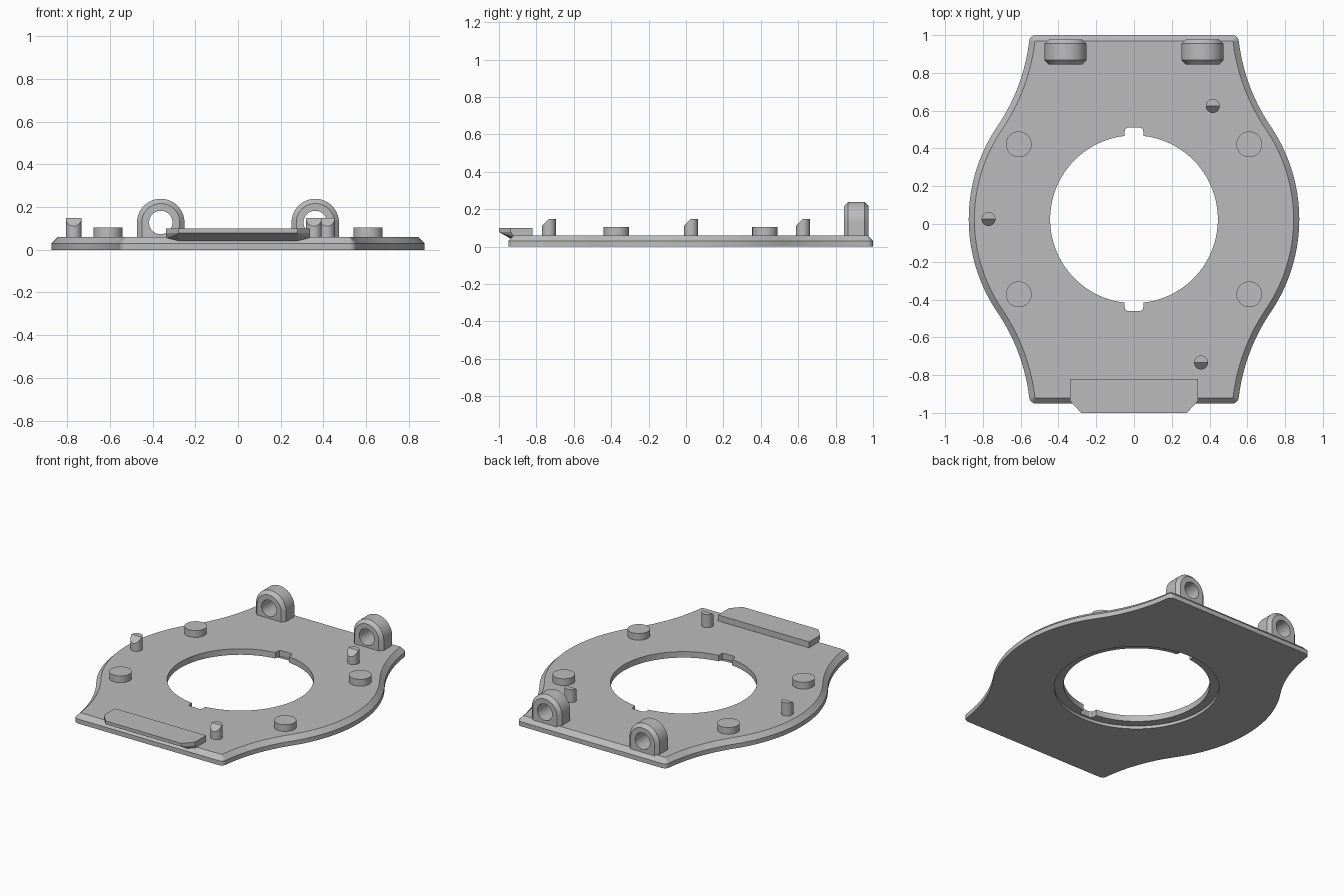
import bpy, bmesh, math
from mathutils import Vector

cube = bpy.data.objects.get("Cube")
if cube:
    bpy.data.objects.remove(cube, do_unlink=True)

GREY = (0.5, 0.5, 0.5, 1)
grey = bpy.data.materials.new("plain grey")
grey.use_nodes = True
grey.diffuse_color = GREY
grey.node_tree.nodes["Principled BSDF"].inputs["Base Color"].default_value = GREY

MID_Y = 0.025      # centre of plate and opening
TOP = 0.06         # top surface of the plate


def make(name, bm):
    bmesh.ops.recalc_face_normals(bm, faces=bm.faces)
    mesh = bpy.data.meshes.new(name)
    bm.to_mesh(mesh)
    bm.free()
    mesh.materials.append(grey)
    obj = bpy.data.objects.new(name, mesh)
    bpy.context.collection.objects.link(obj)
    return obj


def loft(loops):
    """Skin matching closed loops and cap both ends."""
    bm = bmesh.new()
    rings = [[bm.verts.new(p) for p in loop] for loop in loops]
    for a, b in zip(rings, rings[1:]):
        for i in range(len(a)):
            j = (i + 1) % len(a)
            bm.faces.new((a[i], a[j], b[j], b[i]))
    bm.faces.new(rings[0][::-1])
    bm.faces.new(rings[-1])
    return bm


def circle(x, y, z, r, n=48):
    return [(x + r * math.cos(math.tau * i / n), y + r * math.sin(math.tau * i / n), z)
            for i in range(n)]


def select(obj):
    bpy.ops.object.select_all(action='DESELECT')
    obj.select_set(True)
    bpy.context.view_layer.objects.active = obj


def cut(obj, cutter):
    cutter.hide_render = True
    mod = obj.modifiers.new("cut", 'BOOLEAN')
    mod.operation = 'DIFFERENCE'
    mod.solver = 'EXACT'
    mod.object = cutter
    select(obj)
    bpy.ops.object.modifier_apply(modifier=mod.name)
    bpy.data.objects.remove(cutter, do_unlink=True)


def smooth(obj):
    select(obj)
    bpy.ops.object.shade_smooth_by_angle(angle=math.radians(25))


def plate_outline(inset, z):
    """Round waist flowing through concave flanks to square ends."""
    waist, flank, join = 0.875, 1.02, math.radians(34.2)
    cx, cy = (waist + flank) * math.cos(join), (waist + flank) * math.sin(join)
    r, big = 0.034 - inset, flank + inset
    quarter = [((waist - inset) * math.cos(join * i / 20),
                (waist - inset) * math.sin(join * i / 20)) for i in range(21)]
    end = math.asin((cy - 0.941) / big)
    for i in range(1, 17):
        a = join + (end - join) * i / 16
        quarter.append((cx - big * math.cos(a), cy - big * math.sin(a)))
    corner = quarter[-1][0] - r
    for i in range(1, 7):
        a = math.pi / 2 * i / 6
        quarter.append((corner + r * math.cos(a), 0.941 + r * math.sin(a)))
    half = quarter + [(-x, y) for x, y in reversed(quarter)]
    full = half + [(x, -y) for x, y in reversed(half[1:-1])]
    return [(x, y + MID_Y, z) for x, y in full]


# Base plate with chamfered upper rim
plate = make("base_plate", loft([plate_outline(0, 0), plate_outline(0, 0.03),
                                 plate_outline(0.03, TOP)]))

# Central opening, its shallow recess below, and two keyway notches
cut(plate, make("opening_cutter", loft([circle(0, MID_Y, z, 0.444, 128) for z in (-0.1, 0.2)])))
cut(plate, make("recess_cutter", loft([circle(0, MID_Y, z, 0.5, 128) for z in (-0.1, 0.02)])))
for s in (-1, 1):
    key = [(-0.05, 0.4), (0.05, 0.4), (0.05, 0.465), (0.046, 0.478), (0.035, 0.485),
           (-0.035, 0.485), (-0.046, 0.478), (-0.05, 0.465)]
    cut(plate, make("keyway_cutter", loft([[(x, MID_Y + s * y, z) for x, y in key]
                                           for z in (-0.1, 0.2)])))
smooth(plate)

# Four round bosses
for side, x in (("left", 0.61), ("right", -0.61)):
    for end, y in (("back", 0.422), ("front", -0.372)):
        smooth(make(f"boss_{end}_{side}",
                    loft([circle(x, y, z, 0.068) for z in (0.05, 0.105)])))

# Three pins with a half-slanted tip
for name, x, y in (("back", 0.417, 0.625), ("side", -0.77, 0.027), ("front", 0.355, -0.733)):
    tip = 0.148
    bm = loft([circle(x, y, z, 0.037, 32) for z in (0.05, tip)])
    bmesh.ops.bisect_plane(bm, geom=bm.verts[:] + bm.edges[:] + bm.faces[:],
                           plane_co=Vector((x, y, tip)), plane_no=Vector((0, -1, 1)),
                           clear_outer=True)
    bmesh.ops.holes_fill(bm, edges=[e for e in bm.edges if e.is_boundary])
    smooth(make(f"pin_{name}", bm))


# Two hinge lugs with chamfered arches
def arch(x, y, r):
    pts = [(x + r * math.cos(math.pi * i / 32), y, 0.128 + r * math.sin(math.pi * i / 32))
           for i in range(33)]
    return pts + [(x - r, y, 0.035), (x + r, y, 0.035)]


for side, x in (("left", 0.362), ("right", -0.362)):
    lug = make(f"hinge_lug_{side}", loft([arch(x, 0.845, 0.089), arch(x, 0.867, 0.111),
                                          arch(x, 0.955, 0.111), arch(x, 0.977, 0.089)]))
    bore = [[(px, y, pz + 0.128) for px, pz, _ in circle(x, 0, 0, 0.055)] for y in (0.7, 1.2)]
    cut(lug, make("bore_cutter", loft(bore)))
    smooth(lug)

# Front latch tab with clipped corners and sloped underside
bm = bmesh.new()
half = [(0.338, -0.82, 0.1), (0.338, -0.937, 0.1), (0.28, -1, 0.1),
        (0.338, -0.937, 0.078), (0.28, -1, 0.078),
        (0.338, -0.82, TOP - 0.005), (0.338, -0.92, TOP - 0.005),
        (0.28, -0.82, 0.042), (0.28, -0.937, 0.042)]
for x, y, z in half:
    bm.verts.new((x, y, z))
    bm.verts.new((-x, y, z))
bmesh.ops.convex_hull(bm, input=bm.verts[:])
bmesh.ops.dissolve_limit(bm, angle_limit=0.02, verts=bm.verts[:], edges=bm.edges[:])
make("latch_tab", bm)
